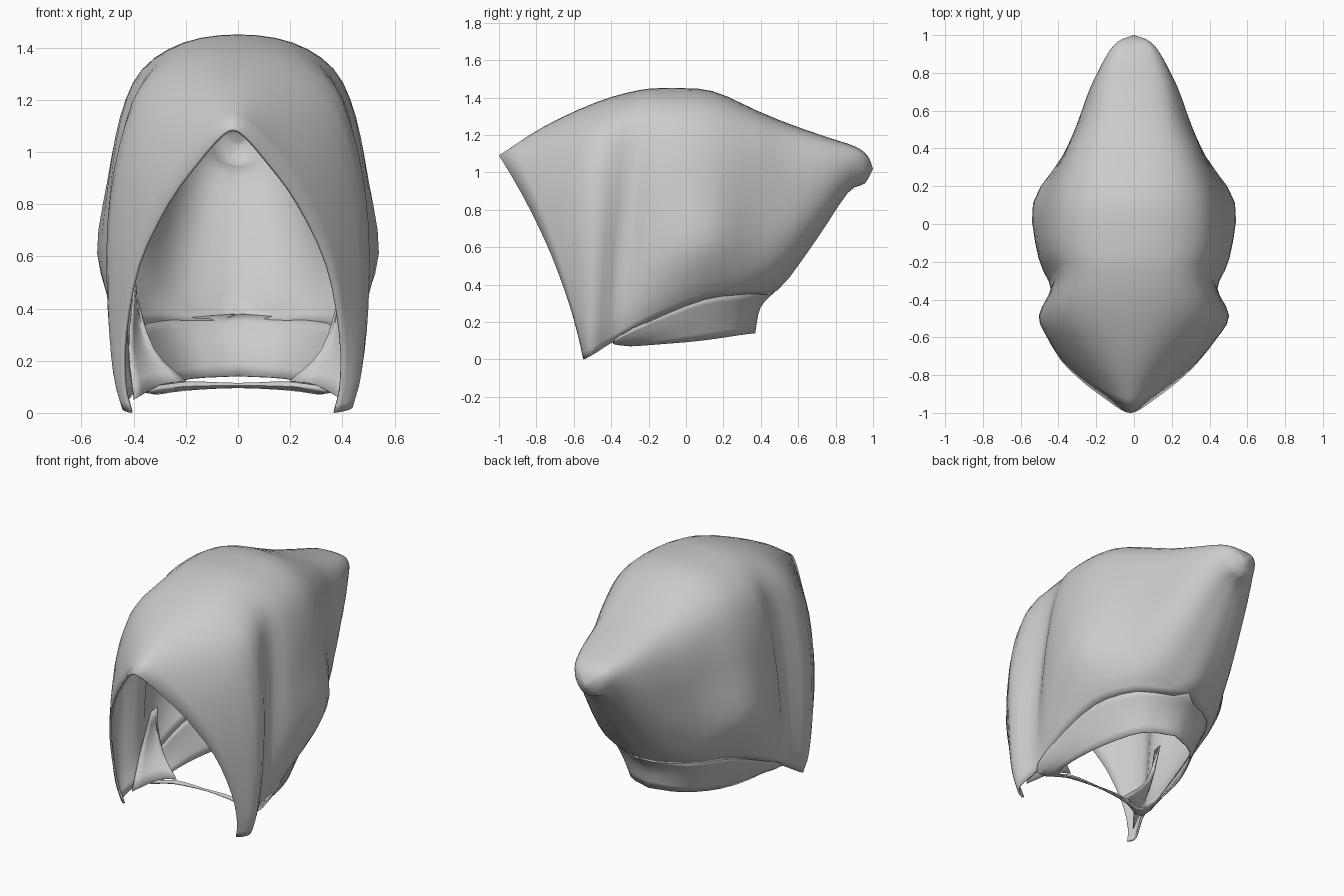
import bpy, bmesh
from mathutils import Vector

if "Cube" in bpy.data.objects:
    bpy.data.objects.remove(bpy.data.objects["Cube"])

cloth = bpy.data.materials.new("grey_cloth")
cloth.diffuse_color = (0.6, 0.6, 0.6, 1)
cloth.use_nodes = True
cloth.node_tree.nodes["Principled BSDF"].inputs["Base Color"].default_value = cloth.diffuse_color


def smooth_line(pts, n):
    """Catmull-Rom curve through pts, n steps per span."""
    p = [2 * pts[0] - pts[1]] + pts + [2 * pts[-1] - pts[-2]]
    out = []
    for i in range(1, len(p) - 2):
        a, b, c, d = p[i - 1:i + 3]
        for k in range(n):
            t = k / n
            out.append(0.5 * (2 * b + (c - a) * t + (2 * a - 5 * b + 4 * c - d) * t * t
                              + (3 * b - a - 3 * c + d) * t ** 3))
    return out + [pts[-1].copy()]


def flip(p):
    return Vector((-p.x, p.y, p.z))


def sheet(name, rows, n, m, thick, close_seam=False):
    """Smooth cloth sheet through rows of control points."""
    rows = [smooth_line(r, n) for r in rows]
    cols = [smooth_line(list(c), m) for c in zip(*rows)]
    if close_seam:  # the two lower edges meet on the centre line
        for a, b in zip(cols[0], cols[-1]):
            a.x, b.x = min(a.x, 0), max(b.x, 0)
    bm = bmesh.new()
    grid = [[bm.verts.new(p) for p in c] for c in cols]
    for a, b in zip(grid, grid[1:]):
        for i in range(len(a) - 1):
            bm.faces.new((a[i], a[i + 1], b[i + 1], b[i]))
    bmesh.ops.remove_doubles(bm, verts=bm.verts, dist=0.002)
    bmesh.ops.recalc_face_normals(bm, faces=bm.faces)
    me = bpy.data.meshes.new(name)
    bm.to_mesh(me)
    bm.free()
    ob = bpy.data.objects.new(name, me)
    bpy.context.collection.objects.link(ob)
    me.materials.append(cloth)
    mod = ob.modifiers.new("thickness", 'SOLIDIFY')
    mod.thickness = thick
    mod.offset = -1
    bpy.context.view_layer.objects.active = ob
    ob.select_set(True)
    bpy.ops.object.shade_smooth_by_angle(angle=0.8)
    ob.select_set(False)
    return ob


# Hood: arches from the face opening to the back tip
# each: top y, top z, bottom y, bottom z, bow of the side in y, sideways shift
spine = [(-1.0, 1.09, -.55, .0, .06, -.02), (-.76, 1.245, -.53, .01, .02, -.01),
         (-.48, 1.375, -.49, .03, 0, 0), (-.25, 1.44, -.38, .10, 0, 0),
         (-.08, 1.45, -.2, .2, -.02, 0), (.14, 1.435, .1, .32, 0, 0),
         (.38, 1.33, .34, .35, 0, 0), (.55, 1.26, .49, .37, 0, 0),
         (.75, 1.19, .69, .63, 0, 0), (.9, 1.14, .865, .89, 0, 0),
         (.97, 1.09, .955, .94, 0, 0), (1, 1.02, 1, 1.02, 0, 0)]
levels = [.975, .89, .74, .52, .28, .1, 0]
widths = [(.05, .13, .25, .365, .415, .415, .39),
          (.12, .25, .36, .43, .46, .46, .43),
          (.20, .37, .455, .50, .50, .475, .44),
          (.21, .35, .405, .43, .44, .43, .40),
          (.21, .37, .45, .49, .505, .47, .42),
          (.20, .35, .435, .49, .535, .46, .38),
          (.19, .30, .355, .375, .38, .34, .26),
          (.16, .245, .29, .305, .295, .21, 0),
          (.125, .19, .22, .23, .205, .14, 0),
          (.085, .125, .145, .145, .125, .08, 0),
          (.055, .075, .085, .085, .07, .045, 0), (0,) * 7]
arches = []
for (yt, zt, yb, zb, bow, dx), ws in zip(spine, widths):
    half = [Vector((w, yb + (yt - yb) * h + bow * 4 * h * (1 - h), zb + (zt - zb) * h))
            for w, h in zip(ws, levels)]
    arch = [flip(p) for p in reversed(half)] + [Vector((0, yt, zt))] + half
    arches.append([p + Vector((dx, 0, 0)) for p in arch])
sheet("hood", arches, 3, 3, 0.012, True)

# Neck band: folded under the hood, down to a closed neck hole
upper = [(0, -.32, .115), (.2, -.33, .12), (.40, -.39, .10), (.42, -.2, .205),
         (.38, .1, .325), (.26, .34, .355), (0, .49, .375)]
middle = [(0, -.325, .105), (.22, -.345, .10), (.37, -.38, .08), (.385, -.18, .14),
          (.34, .09, .22), (.21, .32, .25), (0, .40, .28)]
rim = [(0, -.31, .095), (.2, -.31, .085), (.31, -.30, .07), (.33, -.15, .08),
       (.29, .08, .10), (.18, .29, .13), (0, .37, .14)]


def both(pts):
    v = [Vector(p) for p in pts]
    return [flip(p) for p in reversed(v[1:])] + v


sheet("neck_band", [both(upper), both(middle), both(rim)], 3, 3, 0.008)

# Inner flaps: cloth gathered inside the lower front corners
outer = [Vector(p) for p in ((.40, -.29, .48), (.42, -.37, .25), (.40, -.48, .05))]
inner = [Vector(p) for p in ((.39, -.26, .46), (.32, -.28, .24), (.20, -.32, .12))]
mid = [(a + b) / 2 + Vector((0, .04, .02)) for a, b in zip(outer, inner)]
for side, f in (("right", lambda p: p.copy()), ("left", flip)):
    sheet("inner_flap_" + side, [[f(p) for p in r] for r in (outer, mid, inner)], 3, 3, 0.006)
